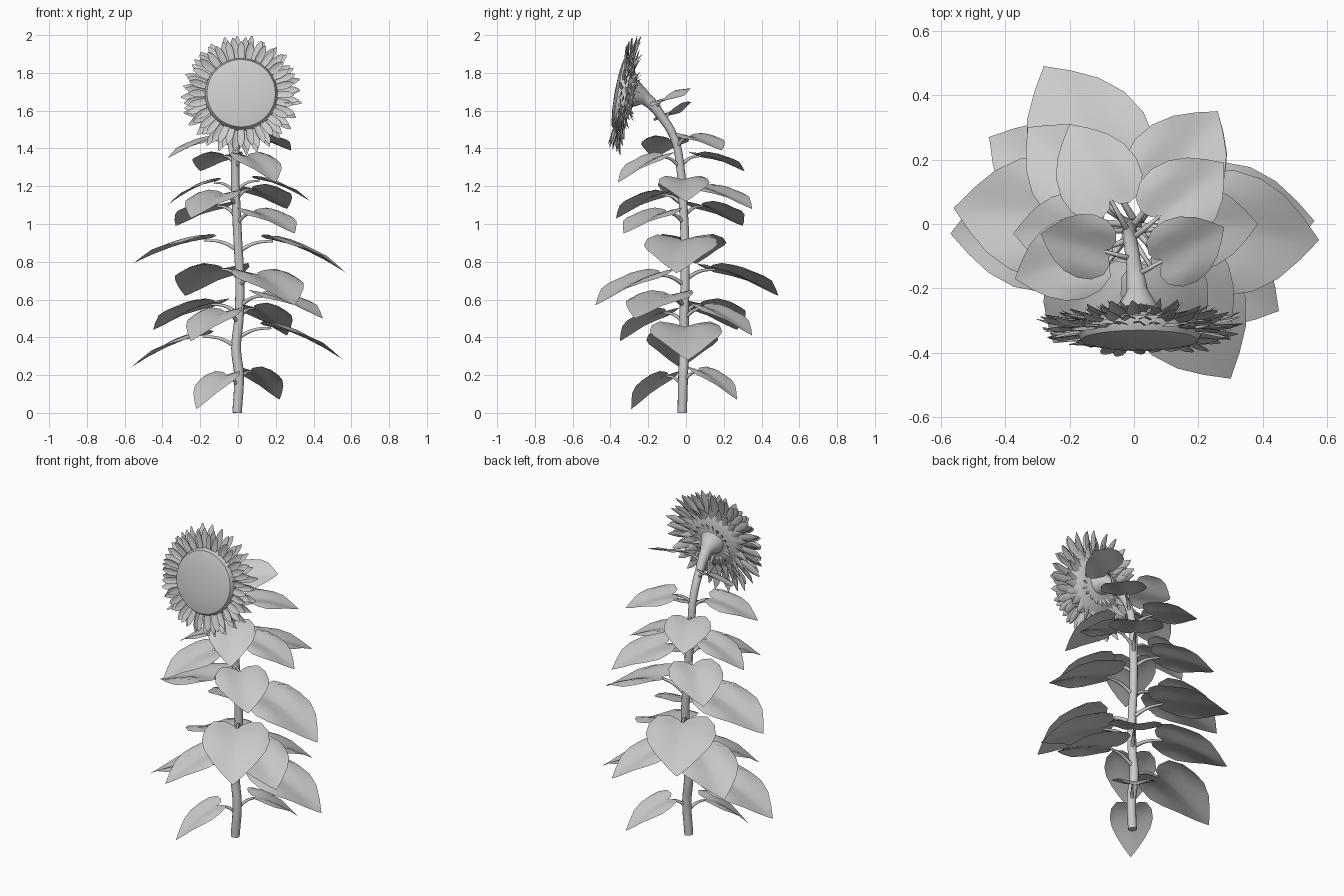
import bpy, bmesh, math, random
from mathutils import Vector, Matrix

random.seed(4)
cube = bpy.data.objects.get("Cube")
if cube:
    bpy.data.objects.remove(cube)

grey = bpy.data.materials.new("plain grey")
grey.use_nodes = True
grey.diffuse_color = (0.6, 0.6, 0.6, 1)
grey.node_tree.nodes["Principled BSDF"].inputs["Base Color"].default_value = (0.6, 0.6, 0.6, 1)


def add(name, data):
    ob = bpy.data.objects.new(name, data)
    bpy.context.collection.objects.link(ob)
    data.materials.append(grey)
    bpy.ops.object.select_all(action="DESELECT")
    ob.select_set(True)
    bpy.context.view_layer.objects.active = ob
    return ob


def finish(name, bm, matrix=Matrix(), angle=50):
    mesh = bpy.data.meshes.new(name)
    bm.to_mesh(mesh)
    bm.free()
    add(name, mesh).matrix_world = matrix
    bpy.ops.object.shade_smooth_by_angle(angle=math.radians(angle))


def tubes(name, paths, sides):
    """Tapered tubes through lists of (point, radius)."""
    curve = bpy.data.curves.new(name, "CURVE")
    curve.dimensions = "3D"
    curve.bevel_depth = 1
    curve.bevel_resolution = sides
    curve.resolution_u = 5
    curve.use_fill_caps = True
    for path in paths:
        spline = curve.splines.new("BEZIER")
        spline.bezier_points.add(len(path) - 1)
        for bp, (co, radius) in zip(spline.bezier_points, path):
            bp.co, bp.radius = co, radius
            bp.handle_left_type = bp.handle_right_type = "AUTO"
    add(name, curve)
    bpy.ops.object.convert(target="MESH")


# Stem, bending forward and flaring into the flower head
stem = [(Vector(p), r) for p, r in [
    ((-.005, -.02, 0), .025), ((.005, -.015, .2), .026), ((-.01, -.01, .34), .026),
    ((.005, -.01, .5), .025), ((.01, -.005, .7), .024), ((0, -.005, .9), .023),
    ((-.01, -.015, 1.1), .023), ((-.015, -.03, 1.3), .022), ((-.01, -.06, 1.45), .022),
    ((0, -.13, 1.57), .024), ((.01, -.21, 1.66), .034), ((.012, -.28, 1.69), .078)]]
tubes("stem", [stem], 4)


def stem_at(z):
    for (a, _), (b, _) in zip(stem, stem[1:]):
        if z <= b.z:
            return a.lerp(b, (z - a.z) / (b.z - a.z))
    return stem[-1][0]


# Heart-shaped leaf: half outline as (along, across), from notch to tip
HEART = [(-.1, .06), (-.15, .18), (-.1, .35), (.07, .47), (.28, .5),
         (.5, .45), (.7, .33), (.86, .17), (.95, .06), (1, 0)]
RINGS = (.25, .5, .75, 1)
NOTCH = .32


def leaf(name, tip, notch_z, roll=0):
    tip = Vector(tip)
    root = stem_at(notch_z - .06)
    out = Vector((tip.x - root.x, tip.y - root.y, 0))
    reach = out.length
    out.normalize()
    side = Vector((-out.y, out.x, 0))
    notch = root + out * reach * NOTCH
    notch.z = notch_z
    size, drop = reach * (1 - NOTCH), notch_z - tip.z

    def place(along, across):
        sag = drop * (max(along, 0) ** 1.45 + .4 * min(along, 0))
        arch = size * (.9 * across ** 2 - 3.5 * across ** 4 + roll * across)
        p = notch + out * along * size + side * across * size
        return p + Vector((0, 0, arch - sag))

    outline = HEART + [(a, -w) for a, w in HEART[-2::-1]]
    bm = bmesh.new()
    center = bm.verts.new(place(0, 0))
    rings = [[bm.verts.new(place(a * f, w * f)) for a, w in outline] for f in RINGS]
    for i in range(len(outline) - 1):
        bm.faces.new((center, rings[0][i + 1], rings[0][i]))
        for inner, outer in zip(rings, rings[1:]):
            bm.faces.new((inner[i], inner[i + 1], outer[i + 1], outer[i]))
    bmesh.ops.recalc_face_normals(bm, faces=bm.faces)
    bm.normal_update()
    if sum(f.normal.z for f in bm.faces) < 0:
        bmesh.ops.reverse_faces(bm, faces=bm.faces)
    finish(name, bm, angle=80)
    bend = root.lerp(notch, .5) + Vector((0, 0, .015))
    thick = .005 + reach * .008
    return [(root, thick * 1.3), (bend, thick), (notch - Vector((0, 0, thick * .6)), thick * .7)]


LEAVES = [
    ((-.22, -.29, .02), .2), ((.22, .27, .07), .225),
    ((-.57, -.03, .24), .41), ((.56, .01, .28), .455),
    ((-.25, -.35, .38), .535), ((.26, .35, .41), .56),
    ((.45, -.27, .5), .625), ((-.45, .27, .44), .58),
    ((.3, -.48, .57), .735), ((-.28, .49, .62), .765),
    ((-.56, .05, .79), .92), ((.575, -.05, .74), .915),
    ((.3, -.33, .95), 1.065), ((-.33, .3, .99), 1.1),
    ((-.25, -.37, 1.03), 1.16), ((.26, .35, 1.08), 1.19),
    ((.385, 0, 1.12), 1.235), ((-.375, -.03, 1.1), 1.225),
    ((.2, -.36, 1.22), 1.36), ((-.2, .31, 1.28), 1.365),
    ((-.37, -.17, 1.35), 1.45), ((.28, .19, 1.39), 1.465),
    ((.28, -.01, 1.68), 1.665, .42), ((-.29, -.03, 1.59), 1.595, -.5)]
stalks = [leaf(f"leaf_{i + 1}", *spec) for i, spec in enumerate(LEAVES)]
tubes("leaf_stalks", stalks, 1)

# Flower head frame: local z looks out of the face
HEAD = Matrix.Translation((.017, -.365, 1.693)) @ Matrix.Rotation(math.radians(80), 4, "X")


def lathe(name, profile, steps=48):
    bm = bmesh.new()
    verts = [bm.verts.new((r, 0, z)) for r, z in profile]
    edges = [bm.edges.new(pair) for pair in zip(verts, verts[1:])]
    bmesh.ops.spin(bm, geom=verts + edges, axis=(0, 0, 1), cent=(0, 0, 0),
                   angle=math.tau, steps=steps)
    bmesh.ops.remove_doubles(bm, verts=bm.verts, dist=.0005)
    bmesh.ops.recalc_face_normals(bm, faces=bm.faces)
    finish(name, bm, HEAD, 35)


# Seed disc with a steep sloping rim, and the cup behind it
lathe("seed_disc", [(0, .014), (.09, .01), (.15, .003), (.181, -.004),
                    (.192, -.025), (.196, -.05), (0, -.05)])
lathe("flower_cup", [(.19, -.045), (.17, -.062), (.12, -.078), (.07, -.092), (0, -.1)])


def petal_ring(name, count, start, end, depth, lean, width, shape, turn=0):
    """Ring of folded petals: shape is the relative width along each petal."""
    bm = bmesh.new()
    for k in range(count):
        angle = math.tau * (k + turn) / count + random.uniform(-.04, .04)
        spin = Matrix.Rotation(angle, 3, "Z")
        length = (end - start) * random.uniform(.9, 1)
        tilt = lean + random.uniform(-.015, .015)
        twist = random.uniform(-.3, .3)
        rows = []
        for i, s in enumerate(shape):
            t = i / (len(shape) - 1)
            row = []
            for u in (-1, 0, 1):
                across = u * s * width
                z = depth + tilt * t * t + abs(across) * .45 + across * twist
                row.append(bm.verts.new(spin @ Vector((start + length * t, across, z))))
            rows.append(row)
        for a, b in zip(rows, rows[1:]):
            for j in (0, 1):
                bm.faces.new((a[j], b[j], b[j + 1], a[j + 1]))
    bmesh.ops.remove_doubles(bm, verts=bm.verts, dist=.0001)
    finish(name, bm, HEAD, 60)


PETAL = (.6, .8, .95, 1, .8, .15)
SEPAL = (1, .9, .55, 0)
petal_ring("front_petals", 28, .17, .29, -.028, .012, .02, PETAL)
petal_ring("middle_petals", 28, .17, .31, -.043, .003, .021, PETAL, .5)
petal_ring("back_petals", 28, .165, .325, -.058, -.01, .021, PETAL, .25)
petal_ring("outer_sepals", 24, .13, .25, -.07, -.015, .024, SEPAL)
petal_ring("inner_sepals", 20, .08, .14, -.088, -.02, .011, SEPAL, .5)
